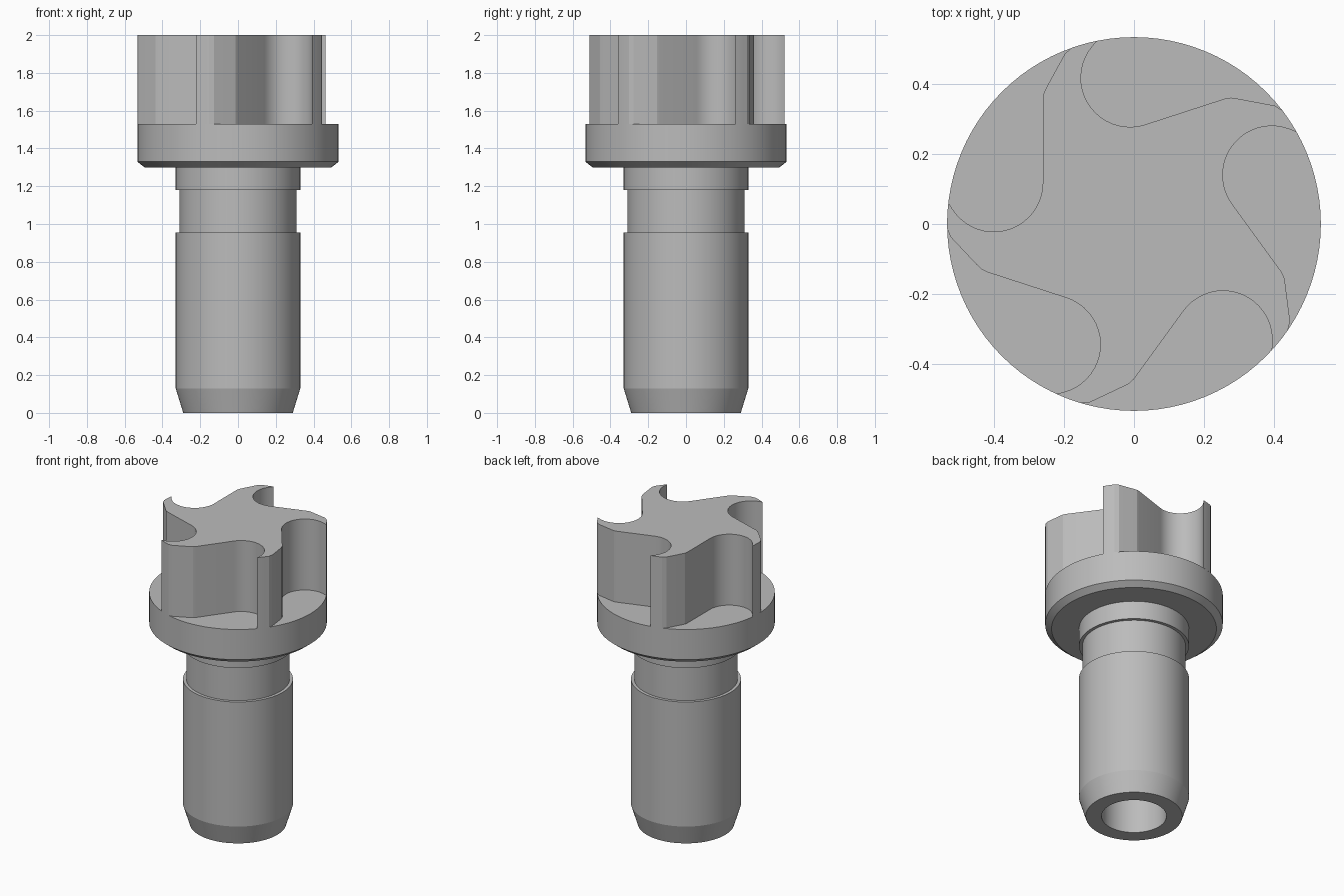
import bpy, bmesh
from math import cos, sin, pi, radians, atan2, hypot
from mathutils import Matrix, Vector

cube = bpy.data.objects.get("Cube")
if cube:
    bpy.data.objects.remove(cube)

steel = bpy.data.materials.new("grey steel")
steel.use_nodes = True
GREY = (0.5, 0.5, 0.5, 1)
steel.diffuse_color = GREY
steel.node_tree.nodes["Principled BSDF"].inputs["Base Color"].default_value = GREY


def finish(bm, name):
    bmesh.ops.recalc_face_normals(bm, faces=bm.faces)
    mesh = bpy.data.meshes.new(name)
    bm.to_mesh(mesh)
    bm.free()
    mesh.materials.append(steel)
    obj = bpy.data.objects.new(name, mesh)
    bpy.context.collection.objects.link(obj)
    bpy.ops.object.select_all(action="DESELECT")
    obj.select_set(True)
    bpy.context.view_layer.objects.active = obj
    bpy.ops.object.shade_smooth_by_angle(angle=radians(14))
    return obj


def lathe(name, profile, steps=96):
    bm = bmesh.new()
    verts = [bm.verts.new((r, 0, z)) for r, z in profile]
    edges = [bm.edges.new(pair) for pair in zip(verts, verts[1:])]
    bmesh.ops.spin(bm, geom=verts + edges, axis=(0, 0, 1), cent=(0, 0, 0),
                   angle=2 * pi, steps=steps)
    bmesh.ops.remove_doubles(bm, verts=bm.verts, dist=1e-5)
    return finish(bm, name)


RIM = 0.533
FLOOR, TOP = 1.53, 2.0

# Shank with blind bore, retaining groove and chamfered flange
lathe("shank_and_flange", [
    (0, 1.0), (0.195, 1.0), (0.195, 0), (0.29, 0), (0.33, 0.13),
    (0.33, 0.955), (0.31, 0.955), (0.31, 1.18), (0.33, 1.18), (0.33, 1.3),
    (0.495, 1.3), (RIM, 1.33), (RIM, FLOOR), (0, FLOOR)])

# One curved flute: round gullet, straight wall, then a bevelled tip
GULLET = Vector((-0.4, 0.118))
flute = [GULLET + 0.14 * Vector((cos(a), sin(a)))
         for a in (radians(204 + 156 * i / 20) for i in range(21))]
flute[0] = flute[0].normalized() * RIM
flute += [Vector(p) for p in [(-0.26, 0.357), (-0.257, 0.375), (-0.249, 0.391),
                              (-0.197, 0.486), (-0.177, 0.503)]]
flute.append(Vector((-0.155, 0.511)).normalized() * RIM)

# Short arc along the rim joining each flute to the next
a0 = atan2(flute[-1].y, flute[-1].x)
a1 = atan2(flute[0].y, flute[0].x) - radians(72)
flute += [RIM * Vector((cos(a), sin(a)))
          for a in (a0 + (a1 - a0) * t / 3 for t in (1, 2))]

# Five-lobed cutting head
outline = [Matrix.Rotation(-radians(72) * k, 2) @ p for k in range(5) for p in flute]
bm = bmesh.new()
low = [bm.verts.new((p.x, p.y, FLOOR)) for p in outline]
high = [bm.verts.new((p.x, p.y, TOP)) for p in outline]
for i in range(len(outline)):
    j = (i + 1) % len(outline)
    bm.faces.new((low[i], low[j], high[j], high[i]))
bm.faces.new(high)
bm.faces.new(low)
finish(bm, "five_lobed_head")
